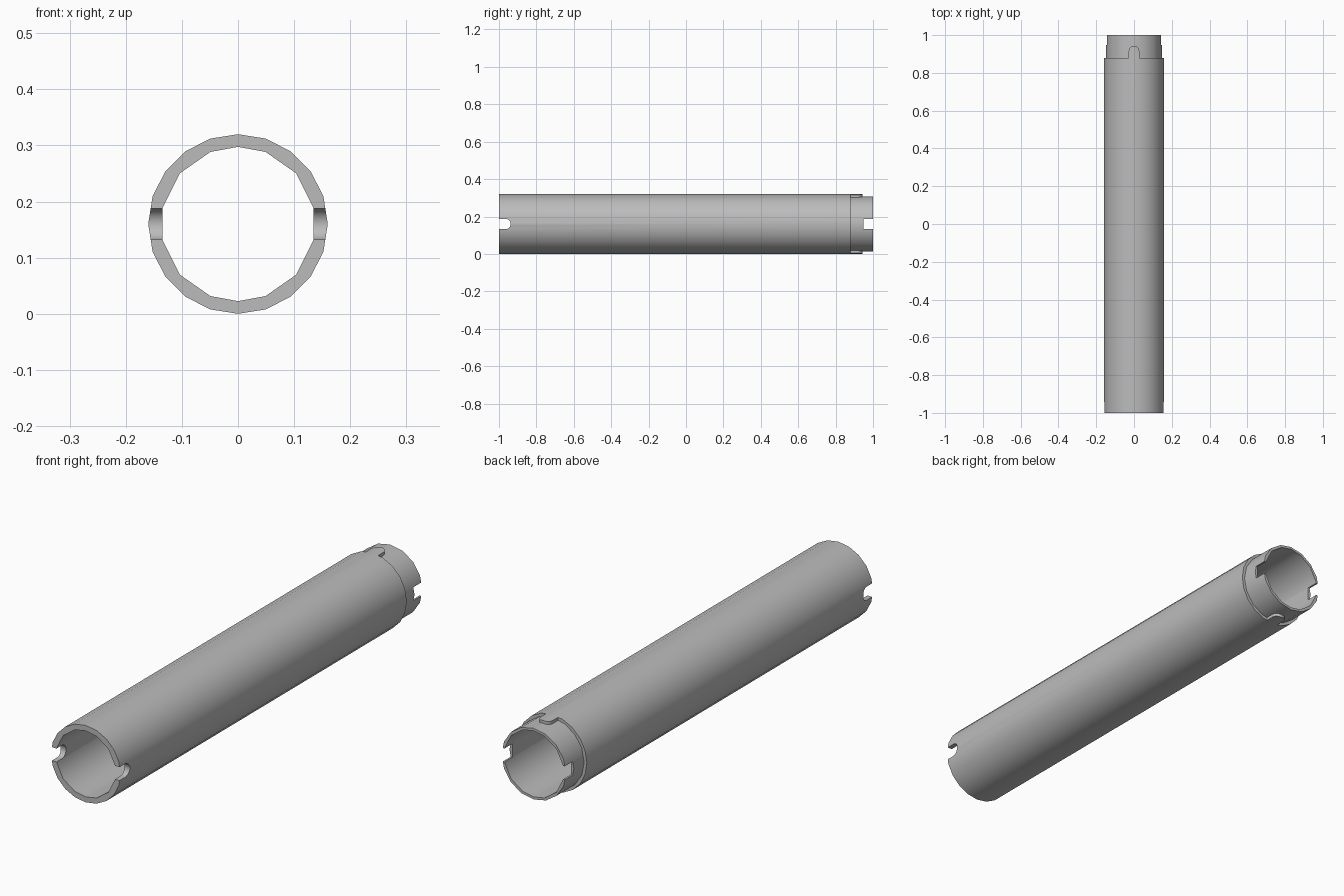
import bpy, bmesh
from math import cos, sin, pi, radians

if "Cube" in bpy.data.objects:
    bpy.data.objects.remove(bpy.data.objects["Cube"], do_unlink=True)

AXIS_Z = 0.16
OUTER_R, SPIGOT_R, BORE_R = 0.16, 0.148, 0.1375
SHOULDER_Y = 0.88
SLOT_R = 0.028

grey = bpy.data.materials.new("plain grey")
grey.use_nodes = True
colour = (0.5, 0.5, 0.5, 1)
grey.diffuse_color = colour
grey.node_tree.nodes["Principled BSDF"].inputs["Base Color"].default_value = colour


def extrude(name, outline, offset):
    """Extrude a closed 3D outline along an offset into a solid."""
    bm = bmesh.new()
    face = bm.faces.new([bm.verts.new(p) for p in outline])
    grown = bmesh.ops.extrude_face_region(bm, geom=[face])["geom"]
    bmesh.ops.translate(bm, vec=offset,
                        verts=[g for g in grown if isinstance(g, bmesh.types.BMVert)])
    bmesh.ops.recalc_face_normals(bm, faces=bm.faces)
    mesh = bpy.data.meshes.new(name)
    bm.to_mesh(mesh)
    bm.free()
    mesh.materials.append(grey)
    obj = bpy.data.objects.new(name, mesh)
    bpy.context.collection.objects.link(obj)
    return obj


def rod(name, radius, y0, y1, angles):
    ring = [(radius * cos(a), y0, AXIS_Z + radius * sin(a)) for a in angles]
    return extrude(name, ring, (0, y1 - y0, 0))


def even(sides):
    return [2 * pi * i / sides for i in range(sides)]


def slot_outline(y0, tip):
    """Straight sides from y0, closed by a half circle that ends at tip."""
    arc = [(SLOT_R * cos(pi * i / 12), tip - SLOT_R + SLOT_R * sin(pi * i / 12))
           for i in range(13)]
    return [(SLOT_R, y0)] + arc + [(-SLOT_R, y0)]


def combine(target, tool, operation):
    mod = target.modifiers.new(operation.title(), "BOOLEAN")
    mod.operation, mod.solver, mod.object = operation, "EXACT", tool
    bpy.ops.object.select_all(action="DESELECT")
    bpy.context.view_layer.objects.active = target
    target.select_set(True)
    bpy.ops.object.modifier_apply(modifier=mod.name)
    bpy.data.objects.remove(tool, do_unlink=True)


# Main barrel with the narrower spigot at the back
tube = rod("tube", OUTER_R, -1, SHOULDER_Y, even(20))
combine(tube, rod("spigot", SPIGOT_R, 0.8, 1, even(16)), "UNION")

# Rounded tabs above and below the spigot
tabs = rod("tabs", OUTER_R, 0.8, 0.96, even(20))
keep = extrude("tab_shape", [(u, y, -0.1) for u, y in slot_outline(0.84, 0.943)], (0, 0, 0.6))
combine(tabs, keep, "INTERSECT")
combine(tube, tabs, "UNION")

# Faceted bore, with wide flats at the sides
quarter = [12, 41, 69]
half = quarter + [90] + [180 - a for a in reversed(quarter)]
bore_angles = [radians(a) for a in half + [a + 180 for a in half]]
combine(tube, rod("bore", BORE_R, -1.1, 1.1, bore_angles), "DIFFERENCE")

# Rounded side slots at the front
slots = extrude("front_slots", [(-0.3, y, AXIS_Z + u) for u, y in slot_outline(-1.1, -0.937)],
                (0.6, 0, 0))
combine(tube, slots, "DIFFERENCE")

# Square side notches at the back
square = [(-SLOT_R, 0.948), (SLOT_R, 0.948), (SLOT_R, 1.1), (-SLOT_R, 1.1)]
notches = extrude("back_notches", [(-0.3, y, AXIS_Z + u) for u, y in square], (0.6, 0, 0))
combine(tube, notches, "DIFFERENCE")

tube.select_set(True)
bpy.context.view_layer.objects.active = tube
bpy.ops.object.shade_smooth_by_angle(angle=radians(35))
